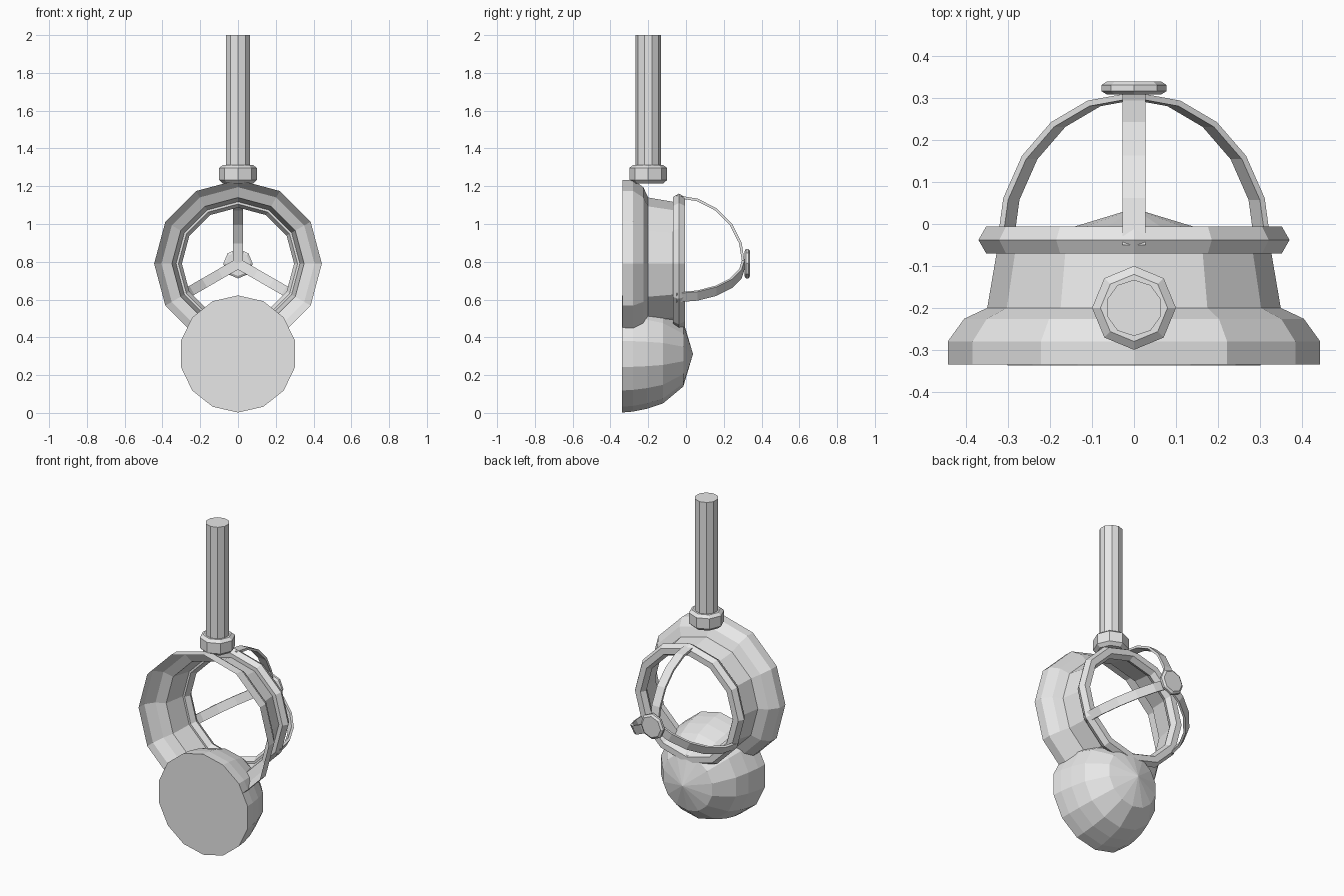
import bpy, bmesh, math
from mathutils import Vector, Matrix

if "Cube" in bpy.data.objects:
    bpy.data.objects.remove(bpy.data.objects["Cube"])

grey = bpy.data.materials.new("plain_grey")
grey.diffuse_color = (0.8, 0.8, 0.8, 1)
grey.use_nodes = True
grey.node_tree.nodes["Principled BSDF"].inputs["Base Color"].default_value = grey.diffuse_color


def finish(name, bm):
    bmesh.ops.remove_doubles(bm, verts=bm.verts, dist=1e-5)
    bmesh.ops.recalc_face_normals(bm, faces=bm.faces)
    mesh = bpy.data.meshes.new(name)
    bm.to_mesh(mesh)
    bm.free()
    mesh.materials.append(grey)
    obj = bpy.data.objects.new(name, mesh)
    bpy.context.collection.objects.link(obj)
    return obj


def lathe(name, profile, sides, centre, axis="Y", caps=True, closed=False):
    """Revolve (radius, height) points round an axis, first vertex on top / at the back."""
    bm = bmesh.new()
    rings = []
    for r, h in profile:
        ring = []
        for i in range(sides):
            a = 2 * math.pi * i / sides
            u, v = r * math.sin(a), r * math.cos(a)
            p = Vector((u, h, v)) if axis == "Y" else Vector((u, v, h))
            ring.append(bm.verts.new(p + Vector(centre)))
        rings.append(ring)
    pairs = list(zip(rings, rings[1:]))
    if closed:
        pairs.append((rings[-1], rings[0]))
    for a, b in pairs:
        for i in range(sides):
            j = (i + 1) % sides
            bm.faces.new((a[i], a[j], b[j], b[i]))
    if caps:
        for ring, (r, h) in ((rings[0], profile[0]), (rings[-1], profile[-1])):
            if r > 0.001:
                bm.faces.new(ring)
    return finish(name, bm)


RING_Z = 0.79

# Hanging pole and its collar
lathe("pole", [(0.067, 1.25), (0.067, 2.0)], 10, (0, -0.2, 0), "Z")
lathe("pole_collar", [(0.08, 1.215), (0.1, 1.233), (0.1, 1.297), (0.08, 1.312)],
      8, (0, -0.2, 0), "Z")

# Open flared housing
lathe("housing", [(0.444, -0.335), (0.444, -0.28), (0.405, -0.226), (0.35, -0.2), (0.326, -0.06)],
      12, (0, 0, RING_Z), caps=False)

# Rounded rim at the back of the housing
rim = [(0.334 + 0.037 * math.cos(k * math.pi / 3), -0.038 + 0.037 * math.sin(k * math.pi / 3))
       for k in range(6)]
lathe("back_rim", rim, 12, (0, 0, RING_Z), caps=False, closed=True)

# Dome below, flat at the front
lathe("dome", [(0.31, -0.338), (0.305, -0.28), (0.29, -0.206), (0.262, -0.122), (0.172, -0.014), (0, 0.037)],
      14, (0, 0, 0.312))

# Three curved guard straps
for k in range(3):
    bm = bmesh.new()
    sections = []
    for s in range(6):
        t = math.radians(18 * s)
        sec = []
        for rad, x in ((0.362, -0.027), (0.362, 0.027), (0.348, 0.027), (0.348, -0.027)):
            sec.append(bm.verts.new((x, -0.05 + rad * math.sin(t), rad * math.cos(t))))
        sections.append(sec)
    for a, b in zip(sections, sections[1:]):
        for i in range(4):
            j = (i + 1) % 4
            bm.faces.new((a[i], a[j], b[j], b[i]))
    bm.faces.new(sections[0])
    bm.faces.new(sections[-1])
    bm.transform(Matrix.Translation((0, 0, RING_Z)) @ Matrix.Rotation(math.radians(120 * k), 4, "Y"))
    finish("guard_strap_%d" % (k + 1), bm)

# Hub where the straps meet
lathe("guard_hub", [(0.065, 0.309), (0.078, 0.317), (0.078, 0.331), (0.065, 0.34)], 8, (0, 0, RING_Z))
